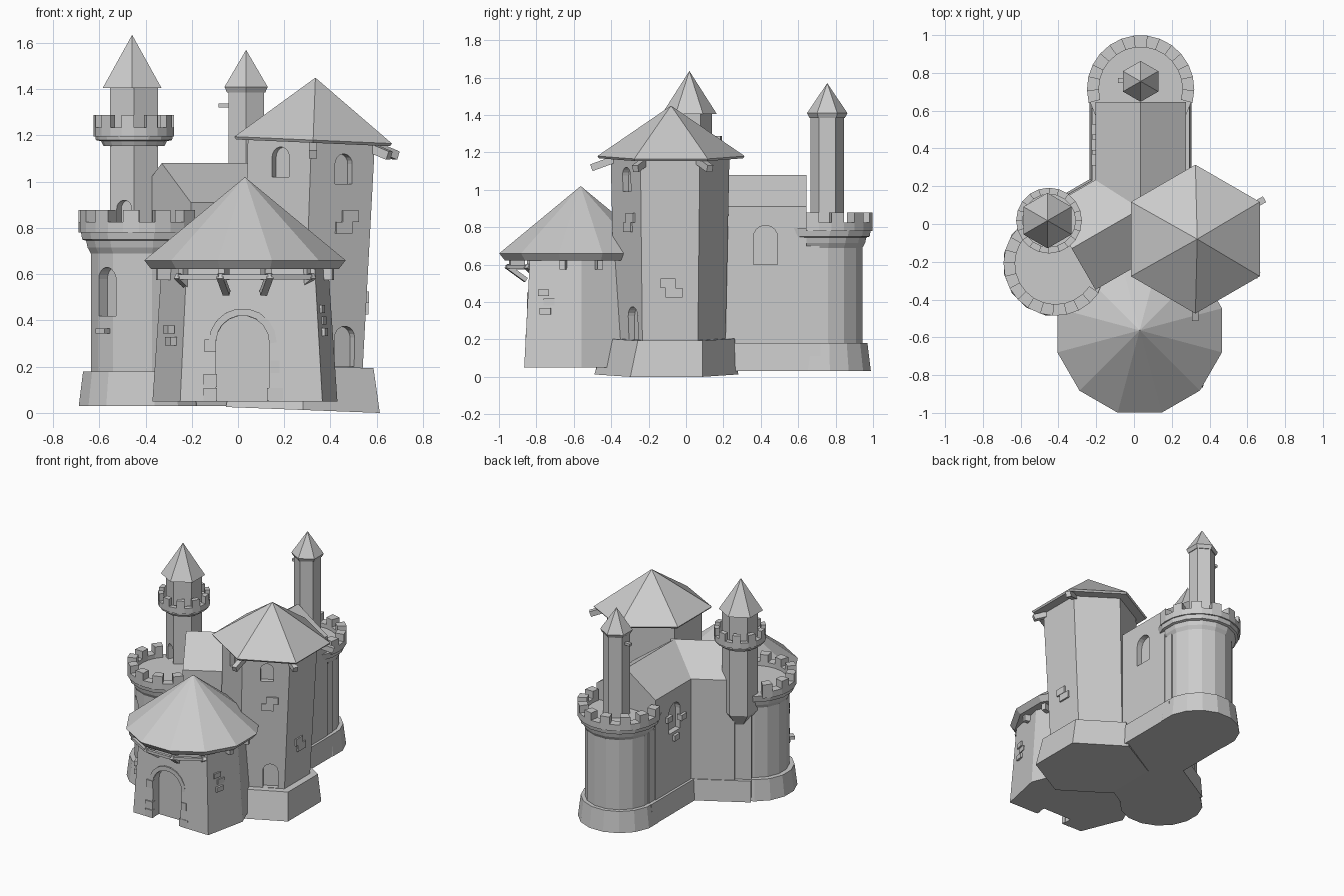
import bpy, bmesh, math
from mathutils import Matrix, Vector

if "Cube" in bpy.data.objects:
    bpy.data.objects.remove(bpy.data.objects["Cube"])

stone = bpy.data.materials.new("grey_stone")
stone.diffuse_color = (0.6, 0.6, 0.6, 1)
stone.use_nodes = True
stone.node_tree.nodes["Principled BSDF"].inputs["Base Color"].default_value = stone.diffuse_color
R = math.radians


def make(name, bm, mat=None):
    bmesh.ops.recalc_face_normals(bm, faces=bm.faces)
    me = bpy.data.meshes.new(name)
    bm.to_mesh(me)
    bm.free()
    me.materials.append(stone)
    ob = bpy.data.objects.new(name, me)
    bpy.context.collection.objects.link(ob)
    if mat:
        ob.matrix_world = mat
    return ob


def loft(name, outline, rings):
    """Solid through rings of (x, y, z, scale) of an outline; scale 0 closes to a point."""
    bm = bmesh.new()
    rows = []
    for x, y, z, r in rings:
        pts = outline if r else [(0, 0)]
        rows.append([bm.verts.new((x + r * u, y + r * v, z)) for u, v in pts])
    n = len(outline)
    for lo, hi in zip(rows, rows[1:]):
        for i in range(n):
            j = (i + 1) % n
            f = [lo[i % len(lo)], lo[j % len(lo)], hi[j % len(hi)], hi[i % len(hi)]]
            bm.faces.new(list(dict.fromkeys(f)))
    for row in (rows[0], rows[-1]):
        if len(row) > 2:
            bm.faces.new(row)
    return make(name, bm)


def ngon(n, start=0.0):
    return [(math.cos(R(start + 360 * i / n)), math.sin(R(start + 360 * i / n))) for i in range(n)]


def tower(name, x, y, n, start, profile):
    return loft(name, ngon(n, start), [(x, y, z, r) for z, r in profile])


def lean(ob, pivot, deg):
    """Tip a part towards +x about a pivot."""
    p = Vector(pivot)
    ob.matrix_world = Matrix.Translation(p) @ Matrix.Rotation(R(deg), 4, 'Y') @ Matrix.Translation(-p)


def parapet(name, x, y, r0, r1, a0, a1, count, z0, z1, z2):
    """Curved wall with merlons on every other segment."""
    bm = bmesh.new()
    step = (a1 - a0) / count
    for i in range(count):
        spans = [(z0, z1)] + ([(z1, z2)] if i % 2 == 0 else [])
        for lo, hi in spans:
            v = [bm.verts.new((x + r * math.cos(R(a)), y + r * math.sin(R(a)), z))
                 for z in (lo, hi)
                 for r, a in ((r0, a0 + i * step), (r1, a0 + i * step),
                              (r1, a0 + (i + 1) * step), (r0, a0 + (i + 1) * step))]
            for f in ((0, 1, 2, 3), (4, 5, 6, 7), (0, 1, 5, 4), (1, 2, 6, 5), (2, 3, 7, 6), (3, 0, 4, 7)):
                bm.faces.new([v[k] for k in f])
    return make(name, bm)


def wall_frame(pos, ang, tilt=0):
    """Local -y points out of the wall whose normal heads to ang degrees."""
    return Matrix.Translation(pos) @ Matrix.Rotation(R(ang + 90), 4, 'Z') @ Matrix.Rotation(R(tilt), 4, 'X')


def block(name, pos, ang, size, tilt=0):
    bm = bmesh.new()
    bmesh.ops.create_cube(bm, size=1, matrix=Matrix.Diagonal((*size, 1)))
    return make(name, bm, wall_frame(pos, ang, tilt))


def extrude(name, profile, y0, y1, mat):
    """Extrude an xz profile along local y."""
    bm = bmesh.new()
    f = bm.faces.new([bm.verts.new((x, y0, z)) for x, z in profile])
    g = bmesh.ops.extrude_face_region(bm, geom=[f])
    bmesh.ops.translate(bm, vec=(0, y1 - y0, 0), verts=[v for v in g['geom'] if isinstance(v, bmesh.types.BMVert)])
    return make(name, bm, mat)


def arch(w, h):
    top = h - w / 2
    return [(-w / 2, 0), (w / 2, 0)] + [(w / 2 * math.cos(R(a)), top + w / 2 * math.sin(R(a)))
                                        for a in range(0, 181, 20)]


def opening(name, target, pos, ang, w, h, depth=0.035):
    """Arched recess cut into a wall."""
    cut = extrude(name + "_cutter", arch(w, h), -0.06, depth, wall_frame(pos, ang))
    cut.hide_render = True
    cut.hide_viewport = True
    m = target.modifiers.new(name, 'BOOLEAN')
    m.object, m.operation, m.solver = cut, 'DIFFERENCE', 'EXACT'


def arch_stones(name, pos, ang, w, h, s, count):
    """Small voussoirs around an arch."""
    fr = wall_frame(pos, ang)
    for i in range(count):
        a = R(180 * (i + 0.5) / count)
        r = w / 2 + s * 0.3
        p = fr @ Vector((r * math.cos(a), 0, h - w / 2 + r * math.sin(a)))
        ob = block(name, p, ang, (s * 0.6, 0.01, s))
        ob.matrix_world = ob.matrix_world @ Matrix.Rotation(-a, 4, 'Y')


# Gatehouse with its wide roof
gx, gy = 0.03, -0.56
gate_plan = [(-0.28, -0.295), (0.335, -0.305), (0.40, 0), (0.28, 0.3), (0, 0.4), (-0.28, 0.28), (-0.40, 0)]
gate = loft("gatehouse", gate_plan, [(gx, gy, 0.05, 1), (gx, gy, 0.64, 0.9)])
tower("gatehouse_roof", gx, gy - 0.003, 12, 15, [(0.622, 0.42), (0.66, 0.451), (1.02, 0)])
ga = -90
opening("gate_arch", gate, (0.02, -0.85, 0.04), ga, 0.23, 0.38, 0.07)
arch_stones("gate_arch_stone", (0.02, -0.844, 0.04), ga, 0.23, 0.38, 0.05, 9)
for x, z, w in ((-0.12, 0.14, 0.06), (-0.12, 0.08, 0.06), (-0.12, 0.29, 0.05), (0.16, 0.08, 0.07), (0.16, 0.2, 0.04)):
    block("gate_jamb_stone", (x, -0.85 + 0.04 * z, z), ga, (w, 0.03, 0.055))
# Brackets and rails under the gatehouse eaves
for a in range(-165, 16, 30):
    c, s = math.cos(R(a)), math.sin(R(a))
    block("eave_joist", (gx + 0.355 * c, gy + 0.355 * s, 0.60), a, (0.03, 0.08, 0.05))
    if -140 < a < -40:
        block("eave_strut", (gx + 0.36 * c, gy + 0.36 * s, 0.555), a, (0.03, 0.13, 0.025), -35)
for a in (-120, -90, -60):
    c, s = math.cos(R(a)), math.sin(R(a))
    block("eave_rail", (gx + 0.395 * c, gy + 0.395 * s, 0.588), a, (0.2, 0.02, 0.02))

# Leaning hexagonal tower
hexagon = ngon(6, 30)
keep = loft("hexagon_tower", hexagon, [(0.28, -0.085, 0.12, 0.295), (0.318, -0.085, 1.19, 0.318)])
base = loft("hexagon_tower_base", hexagon, [(0.28, -0.105, 0, 0.385), (0.28, -0.085, 0.192, 0.345)])
lean(base, (0.61, 0, 0), 2.2)
roof = loft("hexagon_tower_roof", hexagon, [(0.325, -0.08, 1.168, 0.385), (0.325, -0.08, 1.18, 0.394), (0.323, -0.08, 1.45, 0)])
lean(roof, (0.325, 0, 1.18), 2.5)
for a, far, z in ((-90, 0.365, 1.14), (30, 0.355, 1.135), (-30, 0.32, 1.135)):
    block("roof_beam", (0.325 + far * math.cos(R(a)), -0.08 + far * math.sin(R(a)), z), a, (0.035, 0.13, 0.038), 20)


def keep_point(ang, side, z):
    """Point on a tower face, offset sideways along the face."""
    t = (z - 0.12) / 1.07
    ap = (0.295 + 0.023 * t) * 0.866
    c, s = math.cos(R(ang)), math.sin(R(ang))
    return (0.28 + 0.038 * t + ap * c - side * s, -0.085 + ap * s + side * c, z)


opening("left_tower_window", keep, keep_point(-120, 0.01, 1.02), -120, 0.085, 0.13)
opening("right_tower_window", keep, keep_point(-60, 0.01, 0.99), -60, 0.085, 0.13)
opening("tower_side_door", keep, keep_point(-60, 0.055, 0.2), -60, 0.1, 0.175)
arch_stones("side_door_stone", keep_point(-60, 0.055, 0.2), -60, 0.1, 0.18, 0.025, 7)
for a, s, z, w in ((-60, 0.05, 0.85, 0.08), (-60, 0.02, 0.80, 0.08), (0, -0.01, 0.5, 0.08), (0, 0.02, 0.45, 0.09)):
    block("tower_stone", keep_point(a, s, z), a, (w, 0.022, 0.05))

# Gabled halls: rear hall and slanting link
gable = [(-0.24, 0.1), (0.24, 0.1), (0.24, 0.91), (0, 1.08), (-0.24, 0.91)]
link_gable = [(x * 1.05, z) for x, z in gable]
footing = [(-0.27, 0.03), (0.27, 0.03), (0.258, 0.18), (-0.258, 0.18)]
rear_frame = Matrix.Translation((0.035, 0, 0))
link_frame = Matrix.Translation((-0.33, -0.13, 0)) @ Matrix.Rotation(R(-60), 4, 'Z')
hall = extrude("rear_hall", gable, 0.08, 0.645, rear_frame)
extrude("rear_hall_base", footing, 0.08, 0.72, rear_frame)
extrude("rear_hall_end", [(-0.234, 0.1), (0.234, 0.1), (0.234, 0.7), (-0.234, 0.7)], 0.6, 0.715, rear_frame)
extrude("link_hall", link_gable, 0, 0.45, link_frame)
extrude("link_hall_end", [(-0.232, 0.1), (0.232, 0.1), (0.232, 0.74), (-0.232, 0.74)], -0.11, 0.05, link_frame)
extrude("link_hall_base", footing, -0.11, 0.45, link_frame)
opening("hall_window_right", hall, (0.275, 0.425, 0.60), 0, 0.13, 0.21, 0.04)
opening("hall_window_left", hall, (-0.205, 0.425, 0.60), 180, 0.13, 0.21, 0.04)
for y, z in ((0.34, 0.68), (0.5, 0.72), (0.42, 0.56)):
    block("hall_window_stone", (-0.205, y, z), 180, (0.06, 0.04, 0.04))

# Two round battlement towers
for nm, x, y, a0, a1, cnt, k in (("left", -0.415, -0.21, -225, -34, 13, 1.0), ("rear", 0.035, 0.715, -15, 195, 15, 1.03)):
    body = tower(nm + "_round_tower", x, y, 16, 11.25,
                 [(0.1, 0.226 * k), (0.69, 0.226 * k), (0.715, 0.24 * k), (0.745, 0.247 * k),
                  (0.75, 0.264 * k), (0.795, 0.272 * k)])
    tower(nm + "_round_base", x, y, 16, 11.25, [(0.03, 0.279), (0.18, 0.26)])
    parapet(nm + "_battlement", x, y, 0.215 * k, 0.276 * k, a0, a1, cnt, 0.78, 0.825, 0.878)
    if nm == "left":
        opening("round_tower_window", body, (-0.565, -0.37, 0.42), -135, 0.1, 0.21, 0.05)
block("left_tower_peg", (-0.575, -0.37, 0.355), -130, (0.05, 0.07, 0.022))

# Corbelled left turret with small battlement
tx, ty = -0.45, 0.018
turret = tower("left_turret", tx, ty, 6, 30, [(0.58, 0.05), (0.67, 0.12), (1.41, 0.12)])
tower("left_turret_collar", tx, ty, 16, 0, [(1.155, 0.132), (1.175, 0.142), (1.18, 0.165), (1.215, 0.17)])
parapet("left_turret_battlement", tx, ty, 0.14, 0.174, 0, 360, 20, 1.195, 1.235, 1.288)
tower("left_turret_roof", tx - 0.008, ty, 6, 30, [(1.405, 0.147), (1.635, 0)])
opening("turret_door", turret, (-0.49, -0.074, 0.79), -120, 0.075, 0.13)

# Slim rear turret
rx, ry = 0.035, 0.755
tower("rear_turret", rx, ry, 6, 30, [(0.75, 0.089), (1.41, 0.089)])
tower("rear_turret_roof", rx, ry, 6, 30, [(1.385, 0.095), (1.41, 0.108), (1.57, 0)])
block("rear_turret_peg", (-0.06, 0.76, 1.33), 180, (0.025, 0.05, 0.018))

# Loose wall stones on the gatehouse
for x, y, z, a in ((-0.30, -0.735, 0.36, -158), (-0.29, -0.75, 0.31, -158), (0.355, -0.76, 0.45, -12),
                   (0.362, -0.73, 0.40, -12), (0.368, -0.75, 0.35, -12)):
    block("gatehouse_stone", (x, y, z), a, (0.06, 0.03, 0.035))
